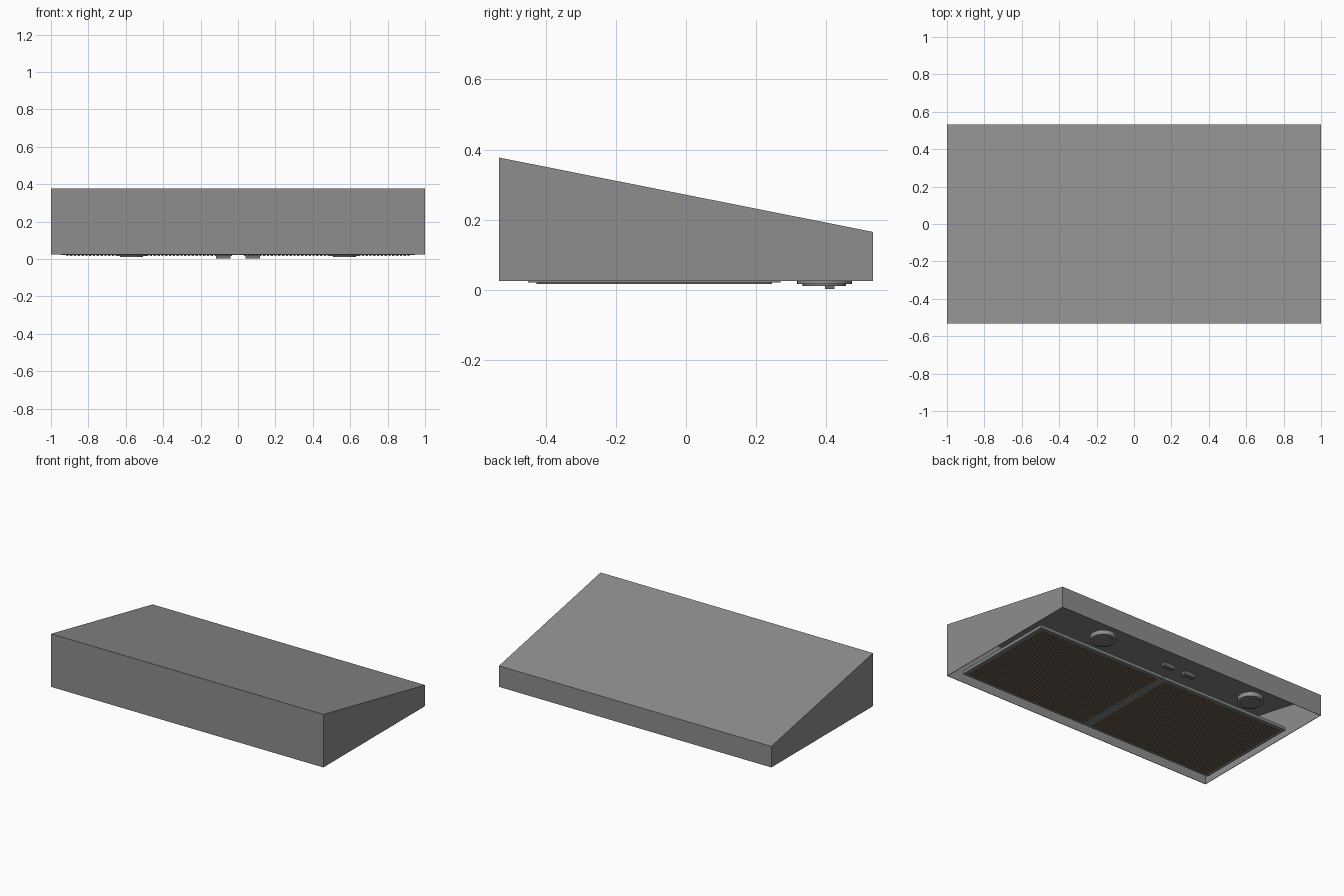
import bpy, bmesh, math
from mathutils import Matrix

if "Cube" in bpy.data.objects:
    bpy.data.objects.remove(bpy.data.objects["Cube"])


def material(name, rgb):
    m = bpy.data.materials.new(name)
    m.diffuse_color = (*rgb, 1)
    m.use_nodes = True
    m.node_tree.nodes["Principled BSDF"].inputs["Base Color"].default_value = m.diffuse_color
    return m


STEEL = material("steel grey", (0.27, 0.27, 0.27))
FRAME = material("frame grey", (0.22, 0.24, 0.24))
DARK = material("filter dark", (0.09, 0.08, 0.07))
BROWN = material("filter brown", (0.20, 0.15, 0.10))
LENS = material("lens grey", (0.20, 0.20, 0.20))
BUTTON = material("switch grey", (0.16, 0.16, 0.16))


def finish(name, bm, mat):
    bmesh.ops.recalc_face_normals(bm, faces=bm.faces)
    me = bpy.data.meshes.new(name)
    bm.to_mesh(me)
    bm.free()
    me.materials.append(mat)
    ob = bpy.data.objects.new(name, me)
    bpy.context.collection.objects.link(ob)
    return ob


def boxes(name, mat, specs):
    """One object made of boxes given as (x0, x1, y0, y1, z0, z1)."""
    bm = bmesh.new()
    for x0, x1, y0, y1, z0, z1 in specs:
        mtx = Matrix.Translation(((x0 + x1) / 2, (y0 + y1) / 2, (z0 + z1) / 2)) \
            @ Matrix.Diagonal((x1 - x0, y1 - y0, z1 - z0, 1))
        bmesh.ops.create_cube(bm, size=1, matrix=mtx)
    return finish(name, bm, mat)


def disc(name, mat, x, y, r, z0, z1):
    bm = bmesh.new()
    bmesh.ops.create_cone(bm, cap_ends=True, segments=32, radius1=r, radius2=r,
                          depth=z1 - z0,
                          matrix=Matrix.Translation((x, y, (z0 + z1) / 2)))
    ob = finish(name, bm, mat)
    for p in ob.data.polygons:
        p.use_smooth = abs(p.normal.z) < 0.5
    for e in ob.data.edges:
        a, b = (ob.data.vertices[i].co.z for i in e.vertices)
        e.use_edge_sharp = abs(a - b) < 1e-5


# Hood shell: hollow wedge, open underneath
D = 0.533
profile = [(-D, 0.025), (-D, 0.377), (D, 0.165), (D, 0.025)]
bm = bmesh.new()
left = [bm.verts.new((-1, y, z)) for y, z in profile]
right = [bm.verts.new((1, y, z)) for y, z in profile]
bm.faces.new(left)
bm.faces.new(right[::-1])
for i in range(3):
    bm.faces.new((left[i], right[i], right[i + 1], left[i + 1]))
shell = finish("hood_shell", bm, STEEL)
# make sure the sheet faces outward, then thicken it inward
if max(shell.data.polygons, key=lambda p: p.center.z).normal.z < 0:
    shell.data.flip_normals()
sol = shell.modifiers.new("sheet", "SOLIDIFY")
sol.thickness = 0.004
sol.offset = -1

# Two grease filters: frame, backing plate and ridges running front to back
Y0, Y1, W = -0.45, 0.27, 0.024
for side, x0, x1 in (("left", -0.946, -0.004), ("right", 0.004, 0.946)):
    z = (0.021, 0.042)
    boxes(f"filter_frame_{side}", FRAME, [
        (x0, x1, Y0, Y0 + W, *z), (x0, x1, Y1 - W, Y1, *z),
        (x0, x0 + W, Y0 + W, Y1 - W, *z), (x1 - W, x1, Y0 + W, Y1 - W, *z)])
    boxes(f"filter_plate_{side}", DARK,
          [(x0 + W, x1 - W, Y0 + W, Y1 - W, 0.022, 0.034)])
    n = 44
    pitch = (x1 - x0 - 2 * W) / n
    boxes(f"filter_ridges_{side}", BROWN, [
        (x0 + W + (i + 0.2) * pitch, x0 + W + (i + 0.8) * pitch,
         Y0 + W, Y1 - W, 0.0165, 0.022) for i in range(n)])

# Lamps and switches, mirrored left and right
for side, s in (("left", -1), ("right", 1)):
    disc(f"lamp_rim_{side}", STEEL, s * 0.57, 0.395, 0.078, 0.016, 0.045)
    disc(f"lamp_lens_{side}", LENS, s * 0.57, 0.395, 0.062, 0.010, 0.017)
    x = s * 0.078
    boxes(f"switch_{side}", BUTTON, [(x - 0.039, x + 0.039, 0.396, 0.424, 0.002, 0.028)])
